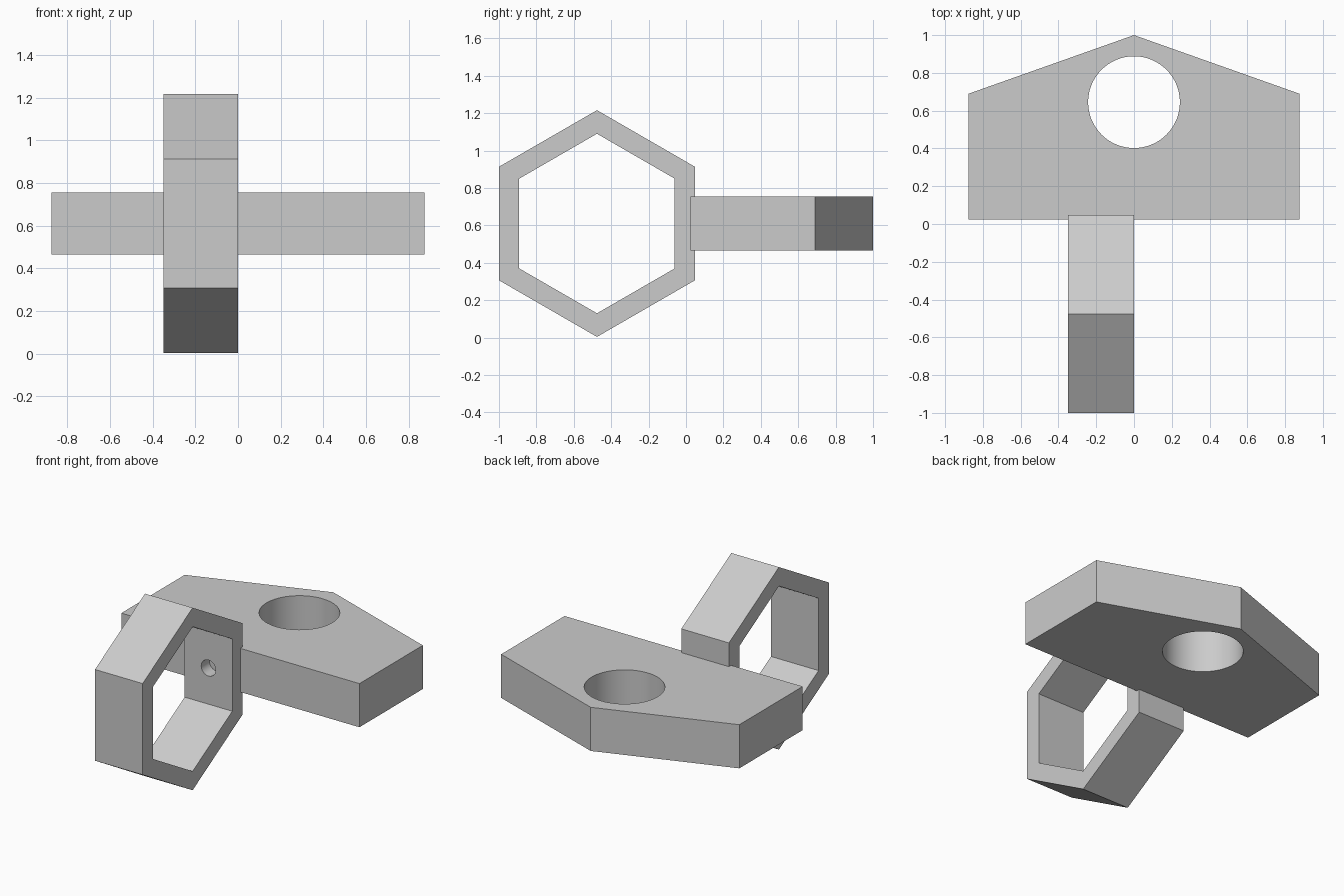
import bpy
import bmesh
import math
from mathutils import Matrix, Vector

if "Cube" in bpy.data.objects:
    bpy.data.objects.remove(bpy.data.objects["Cube"], do_unlink=True)

grey = bpy.data.materials.new("plain grey")
grey.use_nodes = True
colour = (0.6, 0.6, 0.6, 1)
grey.diffuse_color = colour
grey.node_tree.nodes["Principled BSDF"].inputs["Base Color"].default_value = colour


def finish(name, bm):
    bmesh.ops.recalc_face_normals(bm, faces=bm.faces)
    mesh = bpy.data.meshes.new(name)
    bm.to_mesh(mesh)
    bm.free()
    mesh.materials.append(grey)
    obj = bpy.data.objects.new(name, mesh)
    bpy.context.collection.objects.link(obj)
    return obj


def prism(name, outline, offset):
    """Extrude a closed outline along an offset."""
    bm = bmesh.new()
    face = bm.faces.new([bm.verts.new(p) for p in outline])
    new = bmesh.ops.extrude_face_region(bm, geom=[face])["geom"]
    verts = [v for v in new if isinstance(v, bmesh.types.BMVert)]
    bmesh.ops.translate(bm, vec=Vector(offset), verts=verts)
    return finish(name, bm)


def cylinder(name, centre, radius, depth, axis):
    bm = bmesh.new()
    turn = Matrix.Rotation(math.pi / 2, 4, "X") if axis == "Y" else Matrix()
    bmesh.ops.create_cone(bm, cap_ends=True, segments=64, radius1=radius,
                          radius2=radius, depth=depth,
                          matrix=Matrix.Translation(centre) @ turn)
    return finish(name, bm)


def cut(obj, cutter):
    """Subtract a cutter, apply the result and remove the cutter."""
    mod = obj.modifiers.new("cut", "BOOLEAN")
    mod.operation = "DIFFERENCE"
    mod.solver = "EXACT"
    mod.object = cutter
    bpy.context.view_layer.objects.active = obj
    bpy.ops.object.modifier_apply(modifier=mod.name)
    bpy.data.objects.remove(cutter, do_unlink=True)


def hexagon(radius, x):
    return [(x, -0.476 + radius * math.sin(i * math.pi / 3),
             0.61 + radius * math.cos(i * math.pi / 3)) for i in range(6)]


# Pointed plate with a round opening
plate = prism("pointed_plate",
              [(-0.875, 0.025, 0.465), (0.875, 0.025, 0.465), (0.875, 0.69, 0.465),
               (0, 1, 0.465), (-0.875, 0.69, 0.465)], (0, 0, 0.29))
cut(plate, cylinder("plate_hole", (0, 0.645, 0.61), 0.243, 1, "Z"))

# Hexagonal ring with a small hole in its rear wall
ring = prism("hexagonal_ring", hexagon(0.606, -0.35), (0.35, 0, 0))
cut(ring, prism("ring_opening", hexagon(0.48, -0.6), (0.9, 0, 0)))
cut(ring, cylinder("bolt_hole", (-0.175, 0, 0.61), 0.053, 0.3, "Y"))

# Smooth the round holes and keep the flat faces crisp
for obj in (plate, ring):
    bpy.ops.object.select_all(action="DESELECT")
    obj.select_set(True)
    bpy.context.view_layer.objects.active = obj
    bpy.ops.object.shade_smooth_by_angle(angle=math.radians(30))
